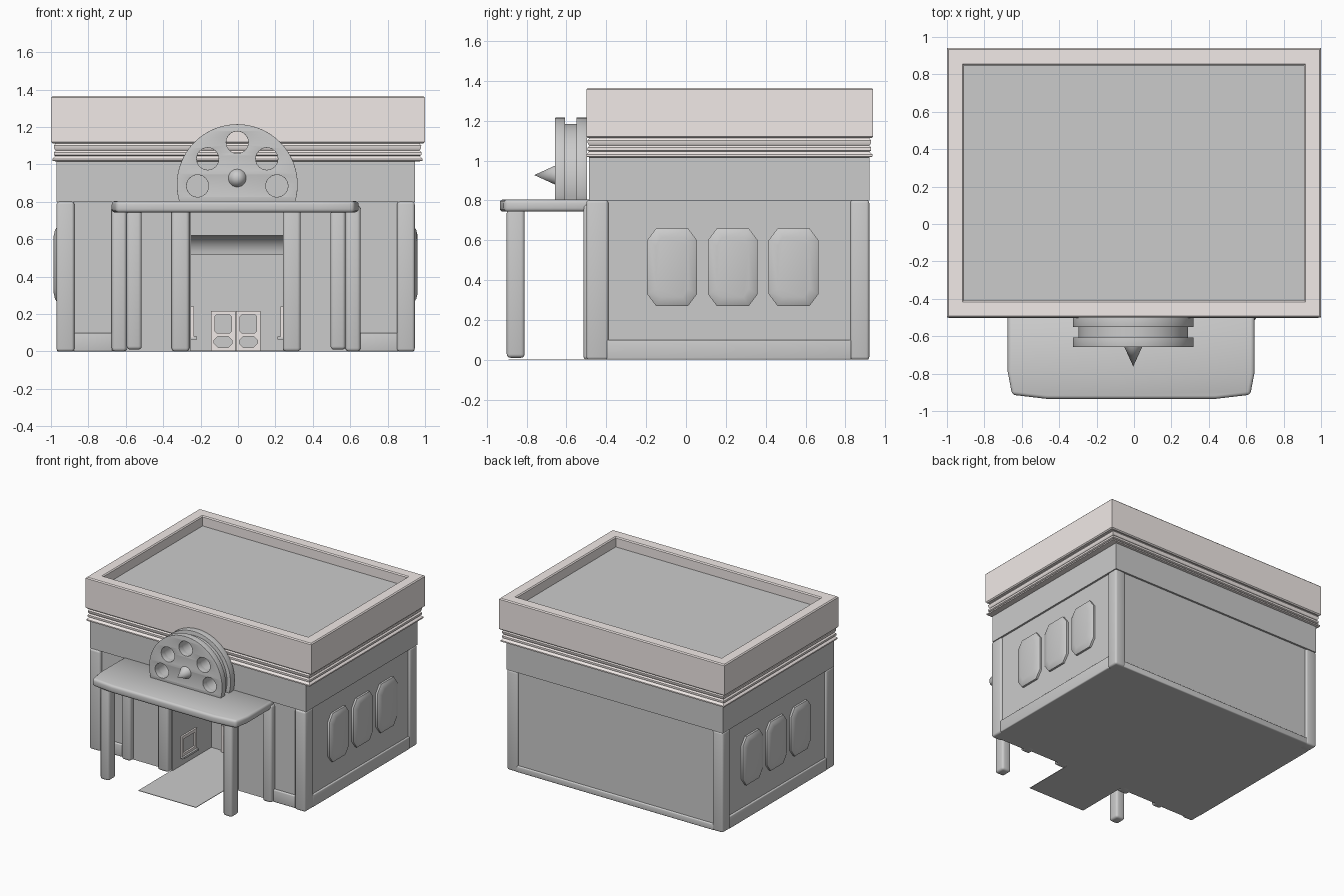
import bpy, bmesh
from math import radians, cos, sin

if "Cube" in bpy.data.objects:
    bpy.data.objects.remove(bpy.data.objects["Cube"])

stone = bpy.data.materials.new("warm_stone")
stone.diffuse_color = (0.88, 0.82, 0.80, 1)
stone.use_nodes = True
stone.node_tree.nodes["Principled BSDF"].inputs["Base Color"].default_value = stone.diffuse_color


def finish(ob, bevel=0.0, mat=None, segs=3):
    if bevel:
        m = ob.modifiers.new("bevel", 'BEVEL')
        m.width, m.segments = bevel, segs
        m.limit_method, m.angle_limit = 'ANGLE', radians(50)
    if mat:
        ob.data.materials.append(mat)
    return ob


def mesh_object(name, bm):
    bmesh.ops.recalc_face_normals(bm, faces=bm.faces)
    me = bpy.data.meshes.new(name)
    bm.to_mesh(me)
    bm.free()
    ob = bpy.data.objects.new(name, me)
    bpy.context.collection.objects.link(ob)
    return ob


def loft(name, rings, mat=None):
    """Skin rings of points, capping both ends."""
    bm = bmesh.new()
    loops = [[bm.verts.new(p) for p in r] for r in rings]
    n = len(loops[0])
    for a, b in zip(loops, loops[1:]):
        for i in range(n):
            bm.faces.new((a[i], a[(i + 1) % n], b[(i + 1) % n], b[i]))
    bm.faces.new(loops[0])
    bm.faces.new(loops[-1])
    return finish(mesh_object(name, bm), mat=mat)


def rect(x0, x1, y0, y1):
    return [(x0, y0), (x1, y0), (x1, y1), (x0, y1)]


def moulding(name, base, profile, mat=None):
    """Run a profile of (outset, z) around a rectangle."""
    x0, x1, y0, y1 = base
    return loft(name, [[(x, y, z) for x, y in rect(x0 - d, x1 + d, y0 - d, y1 + d)]
                       for d, z in profile], mat)


def box(name, x0, x1, y0, y1, z0, z1, bevel=0.0, mat=None):
    ob = moulding(name, (x0, x1, y0, y1), [(0, z0), (0, z1)], mat)
    return finish(ob, bevel)


def plate(name, outlines, lo, hi, axis='Z', bevel=0.0, mat=None):
    """Extrude flat outlines (first is outer, the rest are holes) along an axis."""
    cu = bpy.data.curves.new(name, 'CURVE')
    cu.dimensions, cu.fill_mode, cu.extrude = '2D', 'BOTH', (hi - lo) / 2
    for pts in outlines:
        sp = cu.splines.new('POLY')
        sp.points.add(len(pts) - 1)
        for p, (u, v) in zip(sp.points, pts):
            p.co = (u, v, 0, 1)
        sp.use_cyclic_u = True
    ob = bpy.data.objects.new(name, cu)
    bpy.context.collection.objects.link(ob)
    i = 'XYZ'.index(axis)
    ob.location[i] = (lo + hi) / 2
    ob.rotation_euler = [(radians(90), 0, radians(90)), (radians(90), 0, 0), (0, 0, 0)][i]
    bpy.ops.object.select_all(action='DESELECT')
    ob.select_set(True)
    bpy.context.view_layer.objects.active = ob
    bpy.ops.object.convert(target='MESH')
    ob = bpy.context.view_layer.objects.active
    bm = bmesh.new()
    bm.from_mesh(ob.data)
    bmesh.ops.remove_doubles(bm, verts=bm.verts, dist=1e-5)
    bmesh.ops.recalc_face_normals(bm, faces=bm.faces)
    bm.to_mesh(ob.data)
    bm.free()
    return finish(ob, bevel, mat)


def arc(cx, cz, r, a0, a1, n):
    return [(cx + r * cos(radians(a0 + (a1 - a0) * i / n)),
             cz + r * sin(radians(a0 + (a1 - a0) * i / n))) for i in range(n + 1)]


def octagon(u0, u1, v0, v1, cu, cv):
    return [(u0 + cu, v0), (u1 - cu, v0), (u1, v0 + cv), (u1, v1 - cv),
            (u1 - cu, v1), (u0 + cu, v1), (u0, v1 - cv), (u0, v0 + cv)]


# Walls with an entrance recess, upper band, cornice and parapet with sunken roof
plate("lower_walls", [[(-0.955, -0.47), (-0.25, -0.47), (-0.25, 0.02), (0.24, 0.02),
                       (0.24, -0.47), (0.93, -0.47), (0.93, 0.905), (-0.955, 0.905)]], 0, 0.81)
box("upper_band", -0.97, 0.945, -0.488, 0.92, 0.8, 1.03)
moulding("cornice", (-0.97, 0.965, -0.48, 0.915),
         [(0, 1.015), (0.022, 1.02), (0.022, 1.03), (0.006, 1.045), (0.015, 1.05),
          (0.015, 1.065), (0.005, 1.075), (0.013, 1.085), (0.015, 1.1), (0, 1.12)], stone)
moulding("parapet_and_roof", (-1, 1, -0.5, 0.94),
         [(-0.008, 1.113), (0, 1.121), (0, 1.357), (-0.008, 1.365), (-0.084, 1.365),
          (-0.092, 1.357), (-0.092, 1.28)], stone)
box("roof_deck", -0.908, 0.908, -0.408, 0.848, 1.25, 1.285)

# Corner pillars
for side, x0, x1 in (("left", -0.97, -0.875), ("right", 0.85, 0.945)):
    box(f"front_corner_pillar_{side}", x0, x1, -0.5, -0.39, 0, 0.802, 0.015)
    box(f"back_corner_pillar_{side}", x0, x1, 0.825, 0.92, 0, 0.802, 0.015)

# Facade pillars and canopy posts
for side, s in (("left", -1), ("right", 1)):
    for part, a, b, y0, y1, z1 in (("entrance_pillar", 0.25, 0.345, -0.515, -0.42, 0.78),
                                   ("canopy_pillar", 0.585, 0.665, -0.515, -0.42, 0.78),
                                   ("canopy_post", 0.505, 0.585, -0.9, -0.81, 0.755)):
        x0, x1 = sorted((s * a - 0.01, s * b - 0.01))
        box(f"{part}_{side}", x0, x1, y0, y1, 0.01 if "post" in part else 0, z1, 0.018)

# Skirting boards
for name, r, h in (("skirting_left", (-0.968, -0.94, -0.4, 0.83), 0.1),
                   ("skirting_right", (0.92, 0.943, -0.4, 0.83), 0.1),
                   ("skirting_back", (-0.89, 0.87, 0.89, 0.918), 0.05),
                   ("skirting_front_left", (-0.88, -0.67, -0.485, -0.46), 0.1),
                   ("skirting_front_right", (0.64, 0.86, -0.485, -0.46), 0.1)):
    box(name, *r, 0, h, 0.008)

# Pillowed side windows
for side, wall, s in (("left", -0.955, -1), ("right", 0.93, 1)):
    for i, y in enumerate((-0.07, 0.235, 0.54)):
        rings = []
        for inset, out in ((0, -0.01), (0, 0.016), (0.012, 0.024), (0.045, 0.031)):
            pts = octagon(y - 0.125 + inset, y + 0.125 - inset, 0.27 + inset, 0.66 - inset,
                          0.045 - inset * 0.4, 0.06 - inset * 0.4)
            rings.append([(wall + s * out, u, v) for u, v in pts])
        loft(f"side_window_{side}_{i + 1}", rings)

# Entrance: carpet, curved ceiling, doors
box("entrance_floor", -0.26, 0.25, -0.89, 0.03, 0, 0.004)
plate("entrance_ceiling", [[(0.02, 0.8), (-0.46, 0.8), (-0.46, 0.62)]
                           + arc(-0.13, 0.515, 0.105, 90, 0, 8) + [(0.02, 0.515)]],
      -0.25, 0.24, 'X')
for side, x0 in (("left", -0.145), ("right", -0.011)):
    x1 = x0 + 0.132
    plate(f"door_{side}", [rect(x0, x1, 0.004, 0.217),
                           octagon(x0 + 0.022, x1 - 0.022, 0.1, 0.195, 0.008, 0.008),
                           octagon(x0 + 0.018, x1 - 0.018, 0.022, 0.08, 0.02, 0.02)],
          -0.005, 0.025, 'Y', mat=stone)
    box(f"door_panel_{side}", x0 + 0.01, x1 - 0.01, 0.01, 0.025, 0.01, 0.21)

# Ticket windows inside the recess
for side, x, s in (("left", -0.25, 1), ("right", 0.24, -1)):
    lo, hi = sorted((x - s * 0.005, x + s * 0.014))
    plate(f"ticket_window_{side}", [rect(-0.37, -0.18, 0.075, 0.24),
                                    rect(-0.345, -0.205, 0.1, 0.215)], lo, hi, 'X', mat=stone)
    lo, hi = sorted((x - s * 0.005, x + s * 0.03))
    box(f"ticket_ledge_{side}", lo, hi, -0.37, -0.18, 0.065, 0.08)

# Canopy
half = [(0.66, -0.46), (0.66, -0.79), (0.637, -0.913), (0.45, -0.935)]
plate("canopy", [[(x - 0.015, y) for x, y in half]
                 + [(-x - 0.015, y) for x, y in reversed(half)]], 0.743, 0.805, bevel=0.024)

# Film reel sign with five through holes and a pointed hub
holes = [arc(-0.004 + dx, z, 0.059, 0, 345, 23)
         for dx, z in ((-0.212, 0.885), (-0.158, 1.03), (0, 1.118), (0.158, 1.03), (0.212, 0.885))]
for name, r, y0, y1, b in (("reel_front_disc", 0.323, -0.657, -0.607, 0.004),
                           ("reel_core", 0.292, -0.61, -0.545, 0),
                           ("reel_back_disc", 0.323, -0.55, -0.497, 0.004)):
    cut = 16.5 if r > 0.3 else 18
    plate(name, [arc(-0.004, 0.892, r, -cut, 180 + cut, 48)] + holes, y0, y1, 'Y', b)
bpy.ops.mesh.primitive_cone_add(vertices=24, radius1=0.05, radius2=0, depth=0.11,
                                location=(-0.004, -0.707, 0.927),
                                rotation=(radians(90), 0, 0))
bpy.context.object.name = "reel_hub"

# The sunken roof floor is grey, so the parapet cap face stays hidden beneath it
bpy.ops.object.select_all(action='SELECT')
bpy.ops.object.convert(target='MESH')
bpy.ops.object.shade_smooth_by_angle(angle=radians(40))
